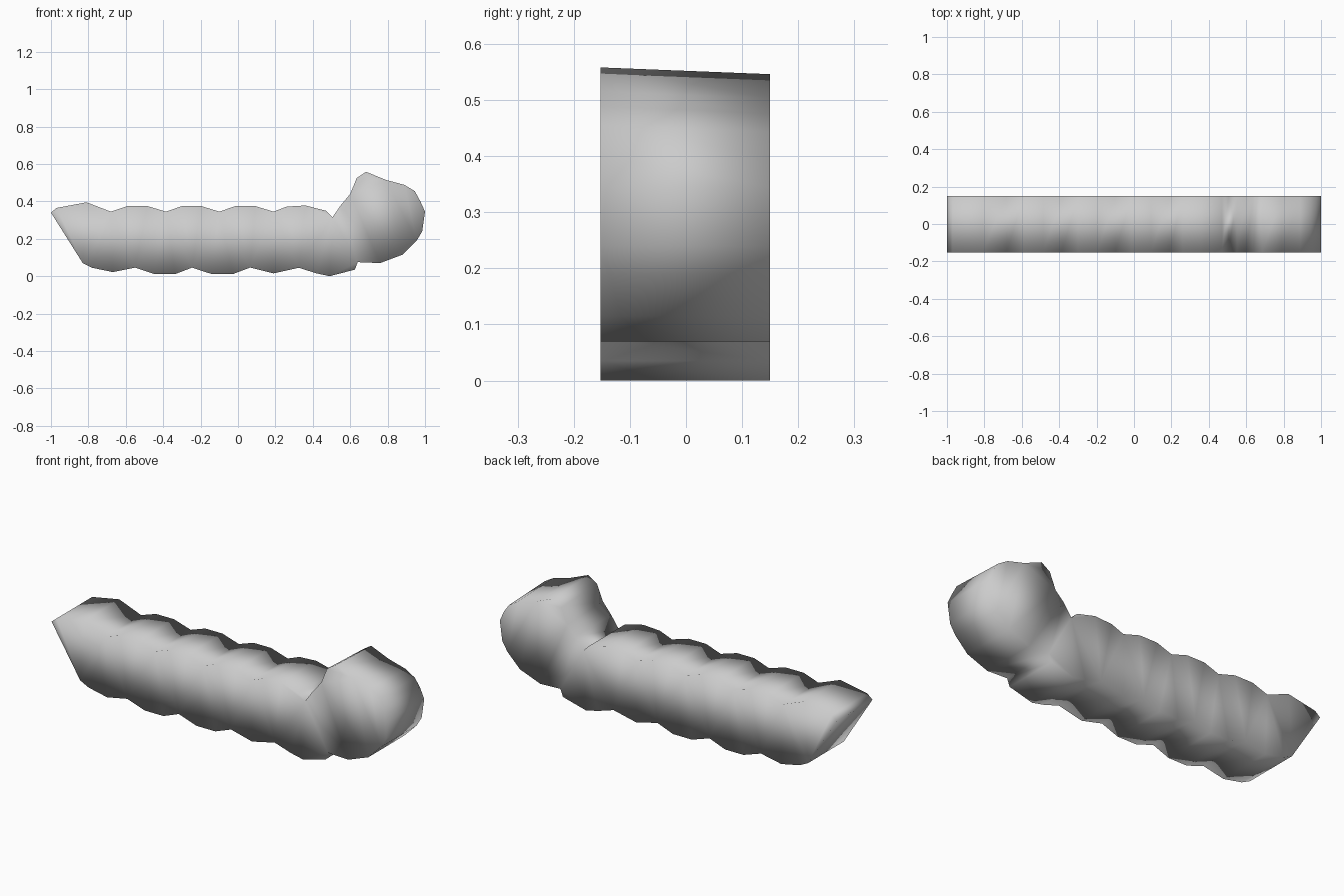
import bpy
import bmesh

cube = bpy.data.objects.get("Cube")
if cube:
    bpy.data.objects.remove(cube, do_unlink=True)


def flat_material(name, colour):
    material = bpy.data.materials.new(name)
    material.diffuse_color = colour
    material.use_nodes = True
    shader = material.node_tree.nodes["Principled BSDF"]
    shader.inputs["Base Color"].default_value = colour
    return material


def finger_bumps(valleys, valley_z, crest_z):
    """Scalloped edge: a low point at each valley, two shoulders between neighbours."""
    points = []
    for start, end in zip(valleys, valleys[1:]):
        points.append((start, valley_z))
        for fraction in (0.3, 0.66):
            points.append((start + (end - start) * fraction, crest_z))
    points.append((valleys[-1], valley_z))
    return points


def extrude_profile(name, profile, front_y, back_y, back_drop, material):
    """Close a side profile into a slab between two depths, softly shaded all over."""
    mesh = bpy.data.meshes.new(name)
    bm = bmesh.new()
    front = [bm.verts.new((x, front_y, z)) for x, z in profile]
    back = [bm.verts.new((x, back_y, z - back_drop(x, z))) for x, z in profile]
    bm.faces.new(front)
    bm.faces.new(list(reversed(back)))
    count = len(profile)
    for i in range(count):
        j = (i + 1) % count
        bm.faces.new((front[i], front[j], back[j], back[i]))
    bmesh.ops.recalc_face_normals(bm, faces=bm.faces)
    caps = [face for face in bm.faces if len(face.verts) > 4]
    bmesh.ops.triangulate(bm, faces=caps, ngon_method='BEAUTY')
    for face in bm.faces:
        face.smooth = True
    bm.to_mesh(mesh)
    bm.free()
    mesh.materials.append(material)
    slab = bpy.data.objects.new(name, mesh)
    bpy.context.collection.objects.link(slab)
    return slab


# Slanted pointed end
tip = [(-0.83, 0.07), (-1, 0.34), (-0.97, 0.365), (-0.81, 0.395)]

# Scalloped upper edge
upper_edge = finger_bumps((-0.68, -0.385, -0.1, 0.19), 0.345, 0.375)
upper_edge += [(0.26, 0.372), (0.36, 0.378), (0.47, 0.35), (0.505, 0.315)]

# Raised rounded head
head = [(0.55, 0.38), (0.6, 0.44), (0.635, 0.525), (0.685, 0.558),
        (0.79, 0.515), (0.89, 0.488), (0.945, 0.455), (0.975, 0.4),
        (1, 0.345), (0.985, 0.24), (0.955, 0.19), (0.88, 0.115),
        (0.76, 0.07), (0.64, 0.075)]

# Scalloped lower edge, running back to the tip
lower_edge = [(0.625, 0.035), (0.49, 0), (0.42, 0.015), (0.325, 0.045), (0.19, 0.015)]
lower_edge += finger_bumps((0.065, -0.245, -0.55), 0.046, 0.011)
lower_edge += [(-0.67, 0.022), (-0.78, 0.045)]

# Whole handle, the head's top falling slightly towards the back
grey = flat_material("light grey", (0.6, 0.6, 0.6, 1))
extrude_profile("curved_handle", tip + upper_edge + head + lower_edge,
                -0.152, 0.15, lambda x, z: 0.012 if z > 0.42 else 0, grey)
